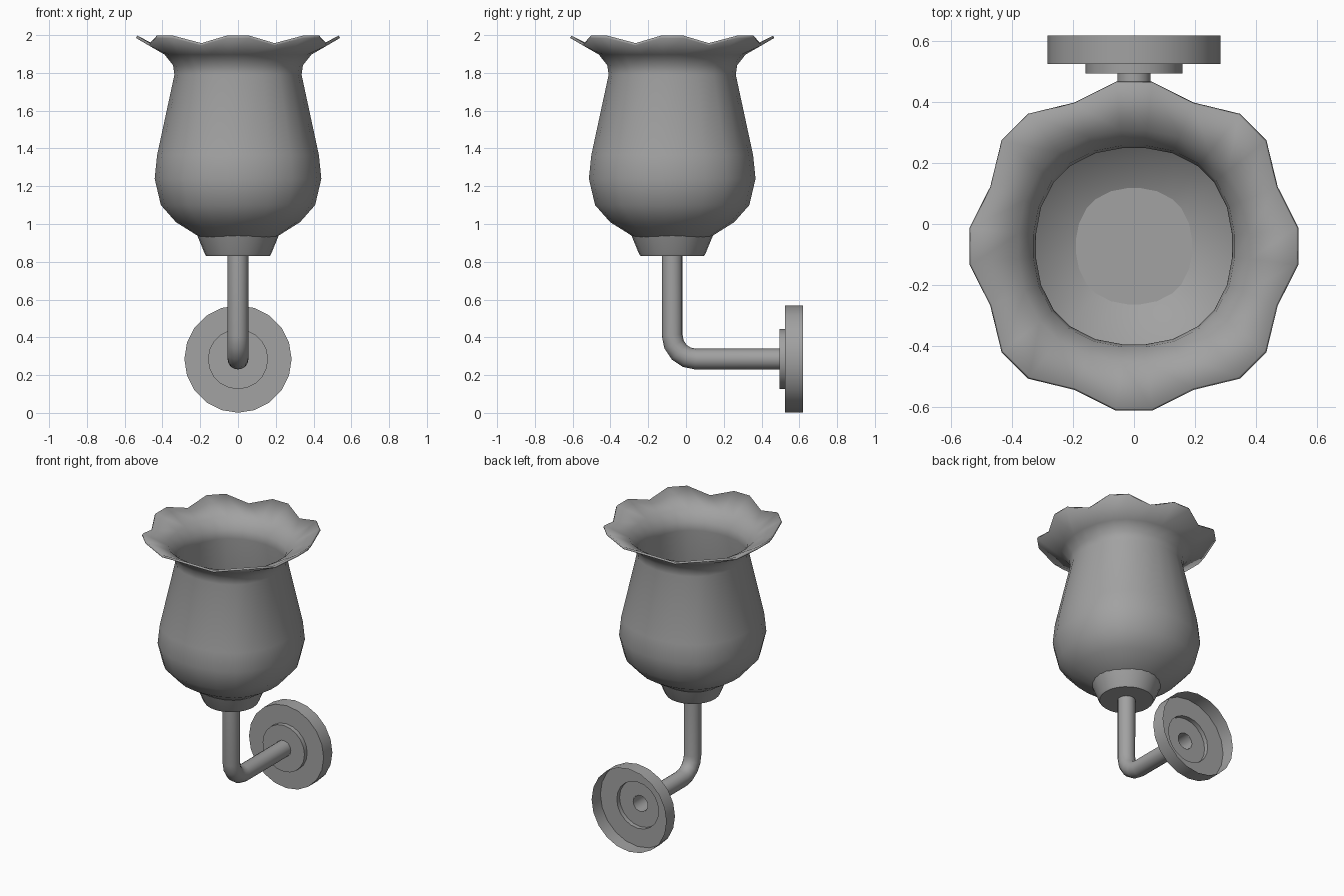
import bpy, bmesh, math
from mathutils import Matrix, Vector

old = bpy.data.objects.get("Cube")
if old:
    bpy.data.objects.remove(old)

AXIS_Y = -0.073    # vertical axis of shade and stem
ARM_Z = 0.285      # height of the horizontal arm
TUBE_R = 0.055

grey = bpy.data.materials.new("plain_grey")
grey.use_nodes = True
COLOUR = (0.36, 0.36, 0.36, 1)
grey.diffuse_color = COLOUR
grey.node_tree.nodes["Principled BSDF"].inputs["Base Color"].default_value = COLOUR


def finish(obj, angle):
    obj.data.materials.clear()
    obj.data.materials.append(grey)
    bpy.ops.object.select_all(action='DESELECT')
    obj.select_set(True)
    bpy.context.view_layer.objects.active = obj
    bpy.ops.object.shade_smooth_by_angle(angle=math.radians(angle))


def loft(name, rings, matrix, angle=35):
    """Skin a list of rings; a ring of one point closes the end."""
    bm = bmesh.new()
    loops = [[bm.verts.new(p) for p in ring] for ring in rings]
    for a, b in zip(loops, loops[1:]):
        n = max(len(a), len(b))
        for i in range(n):
            j = (i + 1) % n
            quad = [a[i % len(a)], a[j % len(a)], b[j % len(b)], b[i % len(b)]]
            bm.faces.new(list(dict.fromkeys(quad)))
    bm.transform(matrix)
    mesh = bpy.data.meshes.new(name)
    bm.to_mesh(mesh)
    bm.free()
    obj = bpy.data.objects.new(name, mesh)
    bpy.context.collection.objects.link(obj)
    finish(obj, angle)
    return obj


def circle(r, z, sides):
    if r == 0:
        return [(0, 0, z)]
    steps = [math.tau * i / sides for i in range(sides)]
    return [(r * math.cos(a), r * math.sin(a), z) for a in steps]


# Shade: slightly squared bell with eight-lobed flaring rim
angles = []
for k in range(8):
    angles += [45 * k - 6.3, 45 * k + 6.3, 45 * k + 22.5]
angles = [math.radians(a) for a in angles]


def body_ring(r, z):
    if r == 0:
        return [(0, 0, z)]
    ring = []
    for a in angles:
        rr = r * (1 + 0.02 * (1 - math.cos(4 * a)))
        ring.append((rr * math.cos(a), rr * math.sin(a), z))
    return ring


def rim_ring():
    ring = []
    for i, a in enumerate(angles):
        valley = i % 3 == 2
        r = 0.511 if valley else 0.5505 - 0.0075 * math.cos(4 * a)
        z = 1.945 if valley else 1.985
        ring.append((r * math.cos(a), r * math.sin(a), z))
    return ring


bell = [(0, 0.885), (0.11, 0.895), (0.207, 0.933), (0.33, 1.01), (0.41, 1.1),
        (0.443, 1.24), (0.43, 1.365), (0.338, 1.79), (0.345, 1.84), (0.39, 1.897)]
shade = loft("shade", [body_ring(r, z) for r, z in bell] + [rim_ring()],
             Matrix.Translation((0, AXIS_Y, 0)), 50)
wall = shade.modifiers.new("thickness", 'SOLIDIFY')
wall.thickness = 0.014
wall.offset = -1

# Cup holding the shade
cup = [(0, 0.83), (0.168, 0.83), (0.177, 0.845), (0.217, 0.942), (0, 0.942)]
loft("shade_cup", [circle(r, z, 24) for r, z in cup],
     Matrix.Translation((0, AXIS_Y, 0)))

# Wall plate: stepped shell, open at the back
plate = [(TUBE_R, 0.495), (0.159, 0.495), (0.159, 0.525), (0.284, 0.525), (0.284, 0.62)]
loft("wall_plate", [circle(r, d, 20) for r, d in plate],
     Matrix.Translation((0, 0, ARM_Z)) @ Matrix.Rotation(-math.pi / 2, 4, 'X'), 30)

# Bent tube from cup to wall plate
bend = 0.125
path = [Vector((0, AXIS_Y, 0.835))]
for i in range(5):
    a = math.pi / 2 * i / 4
    path.append(Vector((0, AXIS_Y + bend * (1 - math.cos(a)),
                        ARM_Z + bend * (1 - math.sin(a)))))
path.append(Vector((0, 0.495, ARM_Z)))
curve = bpy.data.curves.new("arm_tube", 'CURVE')
curve.dimensions = '3D'
curve.bevel_depth = TUBE_R
curve.bevel_resolution = 6
spline = curve.splines.new('POLY')
spline.points.add(len(path) - 1)
for point, co in zip(spline.points, path):
    point.co = (*co, 1)
tube = bpy.data.objects.new("arm_tube", curve)
bpy.context.collection.objects.link(tube)
bpy.ops.object.select_all(action='DESELECT')
tube.select_set(True)
bpy.context.view_layer.objects.active = tube
bpy.ops.object.convert(target='MESH')
finish(bpy.context.view_layer.objects.active, 40)
